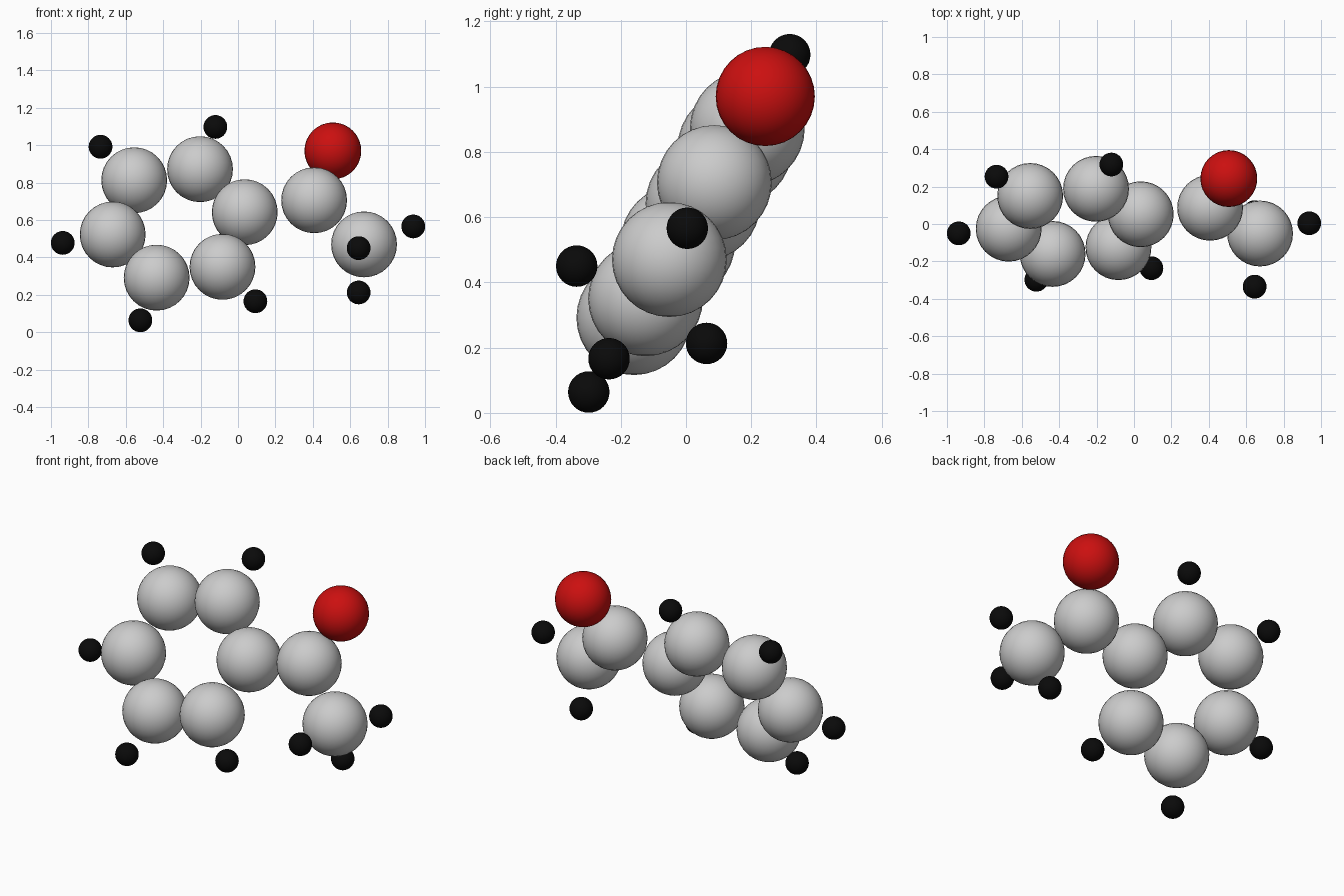
import bpy


def material(name, color):
    m = bpy.data.materials.new(name)
    m.diffuse_color = color
    return m


red = material("red", (0.6, 0.005, 0.005, 1))
black = material("black", (0.003, 0.003, 0.003, 1))


def ball(name, loc, radius, mat=None):
    bpy.ops.mesh.primitive_uv_sphere_add(segments=32, ring_count=16,
                                         radius=radius, location=loc)
    ob = bpy.context.object
    ob.name = name
    bpy.ops.object.shade_smooth()
    if mat:
        ob.data.materials.append(mat)


# Large grey balls: six-ball ring, then the two-ball side chain
ring = [(-0.555, 0.150, 0.813), (-0.203, 0.188, 0.872), (0.036, 0.052, 0.642),
        (-0.083, -0.124, 0.350), (-0.435, -0.160, 0.292), (-0.670, -0.025, 0.523)]
chain = [(0.407, 0.087, 0.706), (0.674, -0.051, 0.470)]
for i, p in enumerate(ring):
    ball(f"ring_carbon_{i + 1}", p, 0.176)
for i, p in enumerate(chain):
    ball(f"chain_carbon_{i + 1}", p, 0.176)

# Red ball on the side chain
ball("oxygen", (0.507, 0.243, 0.970), 0.152, red)

# Small black balls around the ring and at the chain end
ring_h = [(-0.735, 0.253, 0.992), (-0.121, 0.318, 1.098), (0.093, -0.236, 0.166),
          (-0.522, -0.298, 0.064), (-0.937, -0.050, 0.478)]
chain_h = [(0.937, 0.004, 0.566), (0.645, -0.335, 0.450), (0.645, 0.063, 0.213)]
for i, p in enumerate(ring_h):
    ball(f"ring_hydrogen_{i + 1}", p, 0.0635, black)
for i, p in enumerate(chain_h):
    ball(f"chain_hydrogen_{i + 1}", p, 0.0635, black)
